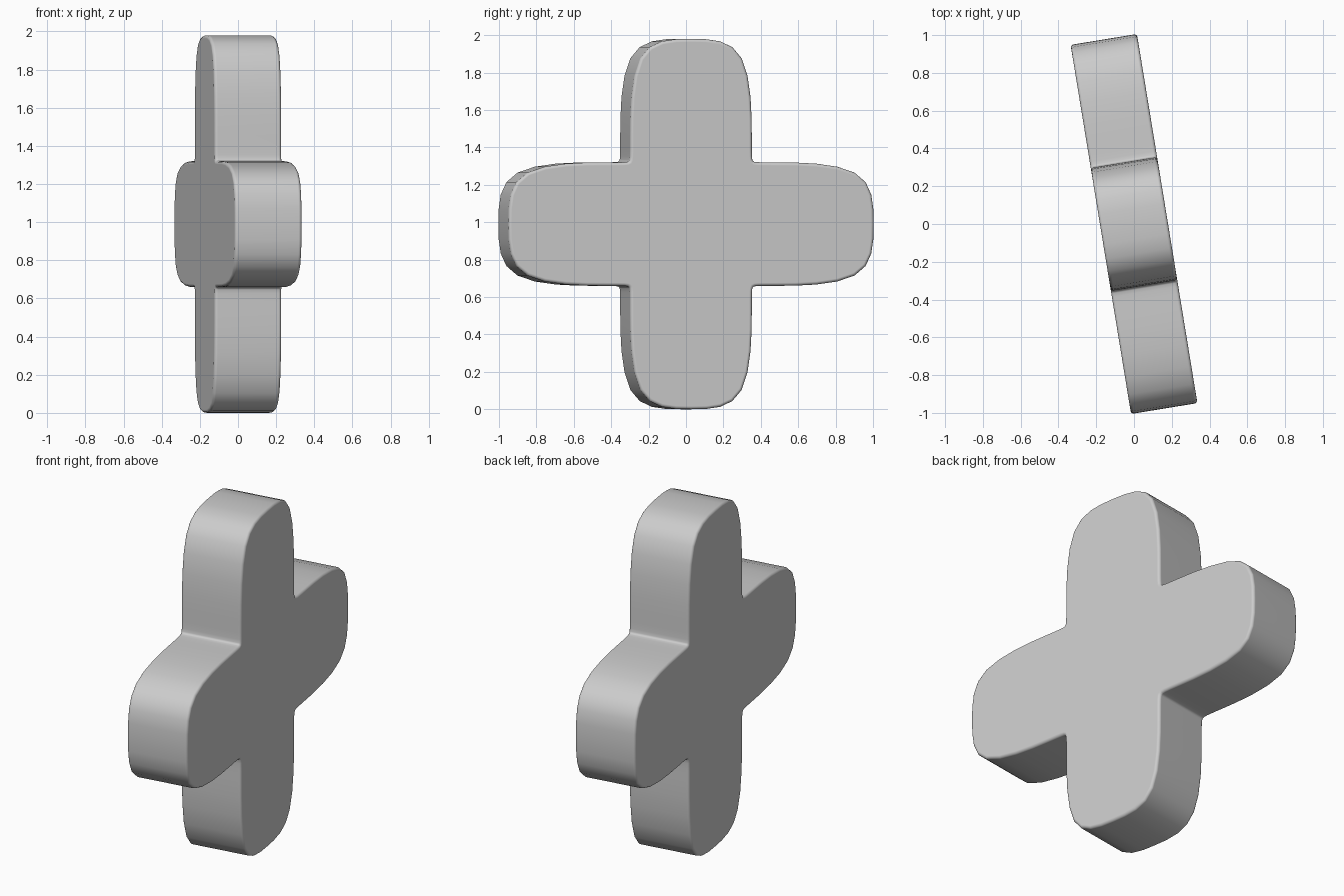
import bpy, bmesh, math
from mathutils import Vector, Matrix

if "Cube" in bpy.data.objects:
    bpy.data.objects.remove(bpy.data.objects["Cube"])

ARM, HALF, DEPTH, SOFT = 0.33, 0.99, 0.178, 0.04
STEPS = 4


def spline(pts, steps):
    """Closed cubic B-spline through a control polygon."""
    out, n = [], len(pts)
    for i in range(n):
        a, b, c, d = (pts[(i + k - 1) % n] for k in range(4))
        for s in range(steps):
            t = s / steps
            out.append((a * (1 - t) ** 3 + b * (3 * t**3 - 6 * t**2 + 4)
                        + c * (-3 * t**3 + 3 * t**2 + 3 * t + 1) + d * t**3) / 6)
    return out


# Control polygon: one arm (soft tip, tight inner corner) repeated four times
arm = [(ARM, ARM), (ARM, ARM + SOFT), (ARM, HALF), (0, HALF),
       (-ARM, HALF), (-ARM, ARM + SOFT)]
control = []
for q in range(4):
    turn = Matrix.Rotation(q * math.pi / 2, 2)
    control += [turn @ Vector(p) for p in arm]
# each arm's closing inner corner is the next arm's first point
outline = spline(control, STEPS)

# Thick cross plate, extruded along local x
bm = bmesh.new()
face = bm.faces.new([bm.verts.new((-DEPTH, p.x, p.y)) for p in outline])
res = bmesh.ops.extrude_face_region(bm, geom=[face])
bmesh.ops.translate(bm, vec=(2 * DEPTH, 0, 0),
                    verts=[g for g in res["geom"] if isinstance(g, bmesh.types.BMVert)])
bmesh.ops.recalc_face_normals(bm, faces=bm.faces)
mesh = bpy.data.meshes.new("cross_plate")
bm.to_mesh(mesh)
bm.free()
for p in mesh.polygons:
    p.use_smooth = True
cross = bpy.data.objects.new("cross_plate", mesh)
bpy.context.collection.objects.link(cross)
cross.location.z = HALF
cross.rotation_euler.z = math.radians(9.3)

# Rounded rims on both faces
bevel = cross.modifiers.new("rim", 'BEVEL')
bevel.width = 0.05
bevel.segments = 4
bevel.limit_method = 'ANGLE'
bevel.angle_limit = math.radians(60)
normals = cross.modifiers.new("normals", 'WEIGHTED_NORMAL')
normals.keep_sharp = True
